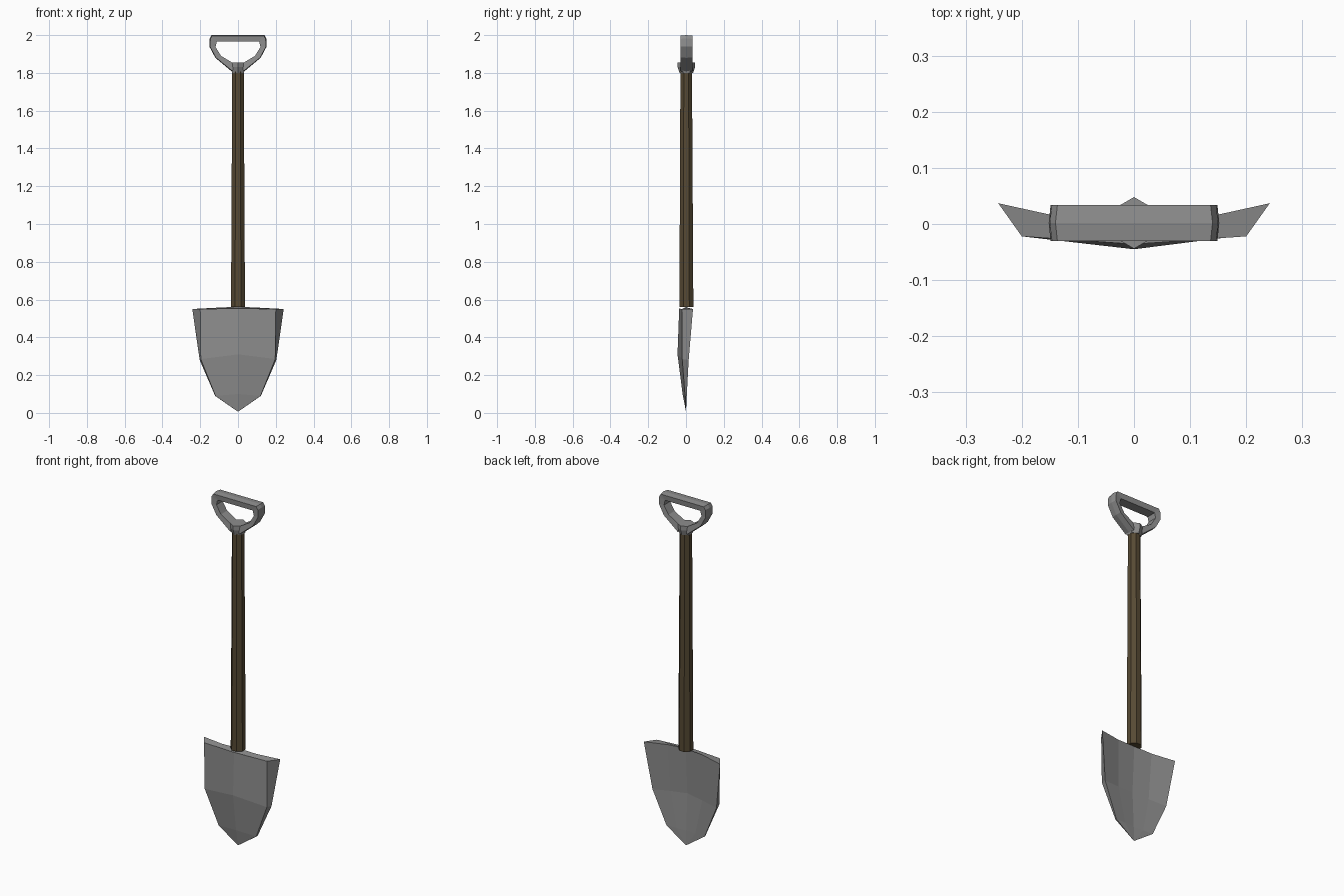
import bpy, bmesh
from math import sin, cos, pi

if "Cube" in bpy.data.objects:
    bpy.data.objects.remove(bpy.data.objects["Cube"])


def material(name, rgb):
    mat = bpy.data.materials.new(name)
    mat.diffuse_color = (*rgb, 1)
    mat.use_nodes = True
    mat.node_tree.nodes["Principled BSDF"].inputs["Base Color"].default_value = mat.diffuse_color
    return mat


metal = material("dark_metal", (0.27, 0.27, 0.27))
wood = material("wood", (0.094, 0.068, 0.034))


def loft(name, rings, mat, closed_ends=(True, True)):
    """Skin a list of equal-length vertex rings into one flat-shaded object."""
    bm = bmesh.new()
    loops = [[bm.verts.new(p) for p in r] for r in rings]
    n = len(loops[0])
    for a, b in zip(loops, loops[1:]):
        for i in range(n):
            j = (i + 1) % n
            bm.faces.new((a[i], a[j], b[j], b[i]))
    for flag, ring in zip(closed_ends, (loops[0], loops[-1])):
        if flag:
            bm.faces.new(ring)
    bmesh.ops.remove_doubles(bm, verts=bm.verts, dist=0.0005)
    bmesh.ops.recalc_face_normals(bm, faces=bm.faces)
    mesh = bpy.data.meshes.new(name)
    bm.to_mesh(mesh)
    bm.free()
    mesh.materials.append(mat)
    obj = bpy.data.objects.new(name, mesh)
    bpy.context.collection.objects.link(obj)
    return obj


def circle(r, z, n, turn, y=0.0):
    return [(r * cos(turn + 2 * pi * i / n), y + r * sin(turn + 2 * pi * i / n), z)
            for i in range(n)]


def blade_ring(half):
    """Front centre, crease, edge, back middle, back centre; then mirrored."""
    return half + [(-x, y, z) for x, y, z in half[3:0:-1]]


# blade: scooped wedge with side wings, tapering to a pointed tip
loft("blade", [
    blade_ring([(0, -0.036, 0.553), (0.2, -0.022, 0.55), (0.242, 0.037, 0.55),
                (0.11, 0.008, 0.557), (0, 0.002, 0.562)]),
    blade_ring([(0, -0.045, 0.31), (0.197, -0.02, 0.285), (0.203, 0.014, 0.28),
                (0.1, -0.003, 0.29), (0, -0.012, 0.30)]),
    blade_ring([(0, -0.018, 0.10), (0.119, -0.005, 0.09), (0.121, 0.004, 0.09),
                (0.06, 0.002, 0.09), (0, -0.002, 0.09)]),
    [(0, 0, 0.006)] * 8,
], metal, (True, False))

# shaft: slightly tapered wooden pole
loft("shaft", [circle(0.04, 0.56, 8, pi / 8, 0.002),
               circle(0.033, 1.83, 8, pi / 8, 0.001)], wood)

# collar: hexagonal socket joining shaft and handle
loft("collar", [circle(0.036, 1.80, 6, pi / 2, 0.002),
                circle(0.046, 1.83, 6, pi / 2, 0.002),
                circle(0.046, 1.855, 6, pi / 2, 0.002)], metal)

# handle: D-shaped loop, swept as (outer x, z, inner x, z) stations and mirrored
stations = [(0.03, 1.805, 0.02, 1.848), (0.12, 1.88, 0.09, 1.89),
            (0.152, 1.94, 0.119, 1.937), (0.15, 1.982, 0.112, 1.965),
            (0.14, 2.0, 0.105, 1.966)]


def section(s, side):
    ox, oz, ix, iz = s
    near = (ox + (ix - ox) * 0.1, oz + (iz - oz) * 0.1)
    pts = [(ox, 0.002, oz), (near[0], 0.034, near[1]), (ix, 0.03, iz),
           (ix, -0.026, iz), (near[0], -0.03, near[1])]
    return [(side * x, y, z) for x, y, z in pts]


loft("handle", [section(s, 1) for s in stations]
     + [section(s, -1) for s in reversed(stations)], metal)
